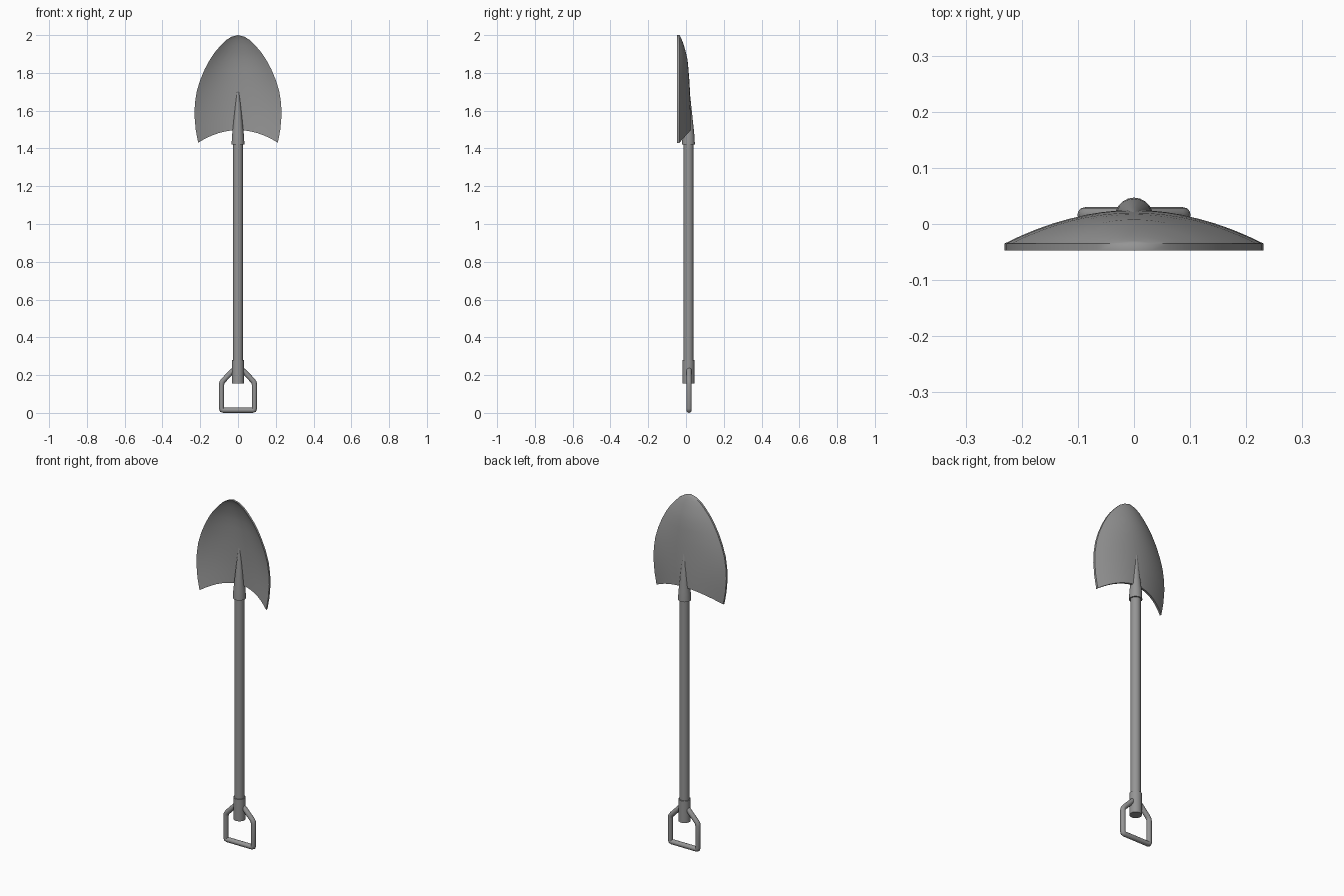
import bpy, bmesh, math
from mathutils import Vector

if "Cube" in bpy.data.objects:
    bpy.data.objects.remove(bpy.data.objects["Cube"])

SIDES = 20
AXIS_Y = 0.013      # depth of the shaft axis

steel = bpy.data.materials.new("grey_steel")
steel.diffuse_color = (0.30, 0.30, 0.30, 1)
steel.use_nodes = True
steel.node_tree.nodes["Principled BSDF"].inputs["Base Color"].default_value = steel.diffuse_color


def finish(obj, angle=40):
    obj.data.materials.clear()
    obj.data.materials.append(steel)
    bpy.ops.object.select_all(action='DESELECT')
    obj.select_set(True)
    bpy.context.view_layer.objects.active = obj
    bpy.ops.object.shade_smooth_by_angle(angle=math.radians(angle))


def add_mesh(name, bm, angle=40):
    bmesh.ops.recalc_face_normals(bm, faces=bm.faces)
    mesh = bpy.data.meshes.new(name)
    bm.to_mesh(mesh)
    bm.free()
    obj = bpy.data.objects.new(name, mesh)
    bpy.context.collection.objects.link(obj)
    finish(obj, angle)


def round_bar(name, sections):
    """Closed round bar through (z, y centre, radius) sections."""
    bm = bmesh.new()
    rings = []
    for z, y, r in sections:
        rings.append([bm.verts.new((r * math.cos(a), y + r * math.sin(a), z))
                      for a in (2 * math.pi * i / SIDES for i in range(SIDES))])
    for low, high in zip(rings, rings[1:]):
        for i in range(SIDES):
            j = (i + 1) % SIDES
            bm.faces.new((low[i], low[j], high[j], high[i]))
    bm.faces.new(rings[0])
    bm.faces.new(rings[-1])
    add_mesh(name, bm)


# Shaft, handle sleeve and tapering blade socket
round_bar("shaft", [(0.17, AXIS_Y, 0.0265), (1.45, AXIS_Y, 0.0265)])
round_bar("handle_sleeve", [(0.155, AXIS_Y, 0.032), (0.28, AXIS_Y, 0.032)])
round_bar("blade_socket", [(1.42, AXIS_Y, 0.034), (1.465, AXIS_Y, 0.032),
                           (1.60, 0.013, 0.0175), (1.745, 0.014, 0.001)])

# Dished blade: rows of (z at rim, half width, depth of the back at the middle)
ROWS = [(1.43, 0.211, 0.025), (1.50, 0.224, 0.025), (1.58, 0.231, 0.024),
        (1.64, 0.228, 0.022), (1.70, 0.219, 0.020), (1.76, 0.201, 0.017),
        (1.82, 0.176, 0.013), (1.87, 0.149, 0.008), (1.91, 0.122, -0.001),
        (1.945, 0.092, -0.011), (1.973, 0.064, -0.021), (1.992, 0.033, -0.030),
        (2.0, 0.0, -0.035)]
COLS = 16
RIM_Y, THICK = -0.035, 0.012

bm = bmesh.new()
grid = []
for z, half, mid in ROWS:
    bow = 0.067 * max(0, (1.82 - z) / 0.39)     # arched lower edge
    row = []
    for c in range(COLS + 1):
        t = 2 * c / COLS - 1
        row.append(bm.verts.new((half * t, mid + (RIM_Y - mid) * t * t,
                                 z + bow * (1 - t * t))))
    grid.append(row)
for low, high in zip(grid, grid[1:]):
    for c in range(COLS):
        bm.faces.new((low[c], low[c + 1], high[c + 1], high[c]))
bmesh.ops.remove_doubles(bm, verts=bm.verts, dist=0.0005)
front = bmesh.ops.extrude_face_region(bm, geom=bm.faces[:], use_keep_orig=True)
bmesh.ops.translate(bm, vec=(0, -THICK, 0),
                    verts=[g for g in front["geom"] if isinstance(g, bmesh.types.BMVert)])
add_mesh("blade", bm)

# D-shaped grip: a bent rod mirrored about the sleeve
right = [(0.0, 0.25), (0.032, 0.219), (0.078, 0.171), (0.085, 0.161),
         (0.087, 0.150), (0.087, 0.024), (0.085, 0.016), (0.077, 0.014)]
path = right + [(-x, z) for x, z in reversed(right[1:])]
curve = bpy.data.curves.new("grip", 'CURVE')
curve.dimensions = '3D'
curve.bevel_depth = 0.014
curve.bevel_resolution = 4
spline = curve.splines.new('POLY')
spline.points.add(len(path) - 1)
for point, (x, z) in zip(spline.points, path):
    point.co = (x, 0.016, z, 1)
spline.use_cyclic_u = True
grip = bpy.data.objects.new("grip", curve)
bpy.context.collection.objects.link(grip)
bpy.context.view_layer.objects.active = grip
grip.select_set(True)
bpy.ops.object.select_all(action='DESELECT')
grip.select_set(True)
bpy.ops.object.convert(target='MESH')
finish(bpy.context.view_layer.objects.active, 50)
